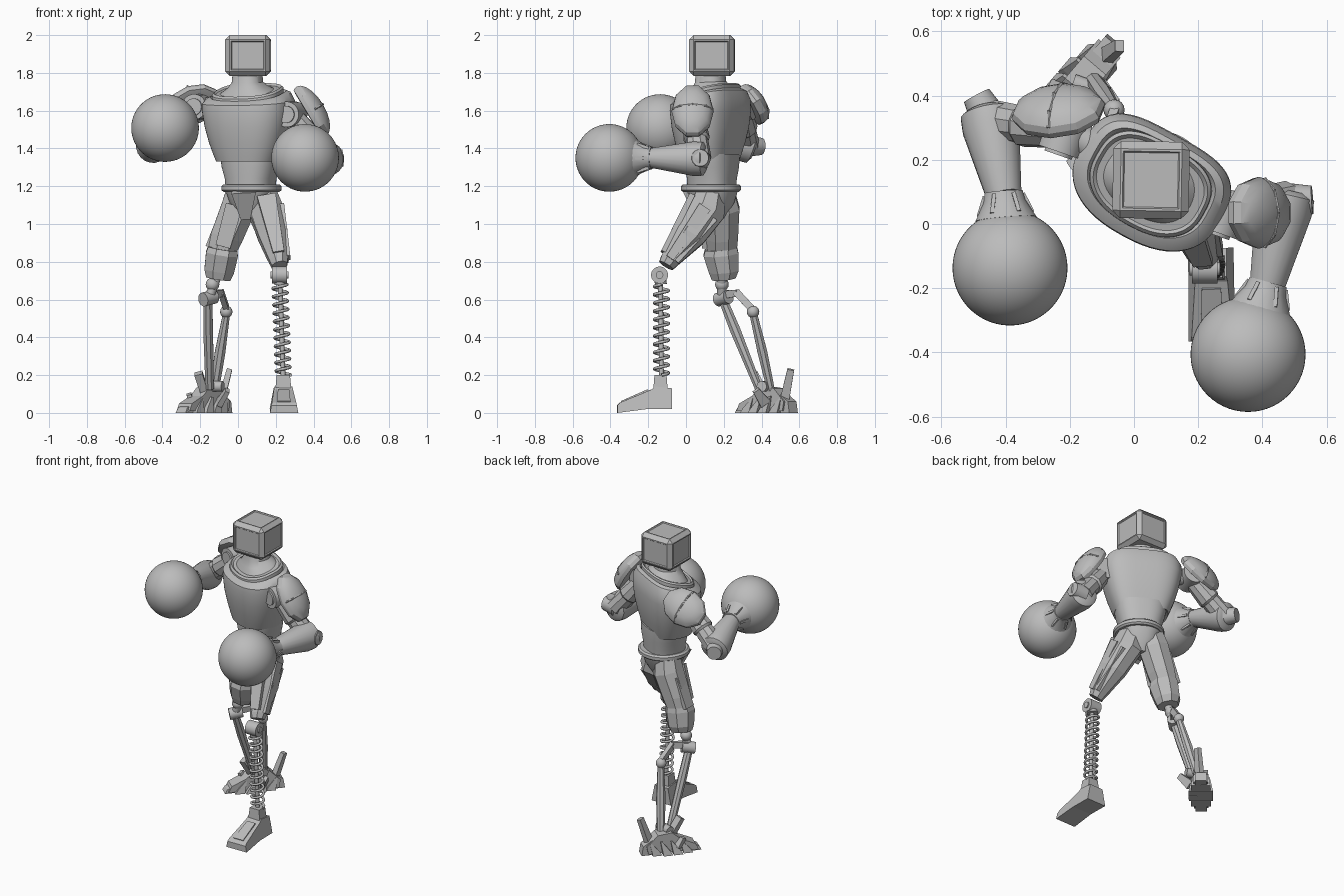
import bpy, bmesh, math
from math import sin, cos, pi, radians
from mathutils import Vector, Matrix

if "Cube" in bpy.data.objects:
    bpy.data.objects.remove(bpy.data.objects["Cube"])

grey = bpy.data.materials.new("plain_grey")
grey.use_nodes = True
grey.diffuse_color = (0.5, 0.5, 0.5, 1)
grey.node_tree.nodes["Principled BSDF"].inputs["Base Color"].default_value = (0.5, 0.5, 0.5, 1)


def finish(name, bm, smooth=35):
    bmesh.ops.recalc_face_normals(bm, faces=bm.faces)
    mesh = bpy.data.meshes.new(name)
    bm.to_mesh(mesh)
    bm.free()
    mesh.materials.append(grey)
    ob = bpy.data.objects.new(name, mesh)
    bpy.context.collection.objects.link(ob)
    if smooth:
        bpy.ops.object.select_all(action='DESELECT')
        ob.select_set(True)
        bpy.context.view_layer.objects.active = ob
        bpy.ops.object.shade_smooth_by_angle(angle=radians(smooth))


def skin(name, rings, smooth=35):
    """Bridge a list of point rings and cap both ends."""
    bm = bmesh.new()
    loops = [[bm.verts.new(p) for p in ring] for ring in rings]
    for a, b in zip(loops, loops[1:]):
        for i in range(len(a)):
            j = (i + 1) % len(a)
            bm.faces.new((a[i], a[j], b[j], b[i]))
    bm.faces.new(loops[0])
    bm.faces.new(loops[-1])
    finish(name, bm, smooth)


def frame(p, q):
    d = (Vector(q) - Vector(p)).normalized()
    u = Vector((1, 0, 0)) if abs(d.x) < 0.9 else Vector((0, 0, 1))
    u = (u - d * u.dot(d)).normalized()
    return u, d.cross(u), d


def limb(name, stations, n=8, smooth=35):
    """Stations are (centre, half width, half depth) along one axis."""
    u, v, d = frame(stations[0][0], stations[-1][0])
    angles = [2 * pi * (i + 0.5) / n for i in range(n)]
    skin(name, [[Vector(c) + u * a * cos(t) + v * b * sin(t) for t in angles]
                for c, a, b in stations], smooth)


def rod(name, p, q, r1, r2=None, n=20):
    r2 = r2 or r1
    limb(name, [(p, r1, r1), (q, r2, r2)], n)


def bar(name, p, q, w1, t1, w2=None, t2=None):
    """Square bar, widths given as half sizes."""
    k = math.sqrt(2)
    w2, t2 = w2 or w1, t2 or t1
    limb(name, [(p, w1 * k, t1 * k), (q, w2 * k, t2 * k)], 4, 0)


def ball(name, c, r, seg):
    bm = bmesh.new()
    bmesh.ops.create_uvsphere(bm, u_segments=seg, v_segments=seg // 2, radius=r,
                              matrix=Matrix.Translation(c))
    finish(name, bm)


def prism(name, profile, half, origin, forward, taper=0.0):
    """Side profile of (forward, height) points with thickness."""
    f = Vector((*forward, 0)).normalized()
    side = Vector((-f.y, f.x, 0))
    rings = [[Vector(origin) + f * s + Vector((0, 0, z)) + side * sgn * half * (1 - taper * z)
              for s, z in profile] for sgn in (-1, 1)]
    skin(name, rings, 0)


# Turned torso, flatter at the back than at the front
YAW = radians(-29)


def oval(cx, cy, back, z, a, b, tilt=0, n=56):
    pts = []
    for i in range(n):
        t = 2 * pi * i / n
        power = back if sin(t) > 0 else .85
        x = a * math.copysign(abs(cos(t)) ** power, cos(t))
        y = b * math.copysign(abs(sin(t)) ** power, sin(t))
        pts.append((cx + x * cos(YAW) - y * sin(YAW), cy + x * sin(YAW) + y * cos(YAW), z + tilt * y))
    return pts


def trunk(name, levels, cx=0.048, cy=0.12, back=.6):
    skin(name, [oval(cx, cy, back, *l) for l in levels])


trunk("chest", [(1.35, .13, .11), (1.33, .165, .132), (1.36, .178, .14), (1.43, .205, .157),
                (1.51, .228, .172), (1.6, .246, .178), (1.645, .246, .175, .1),
                (1.675, .225, .158, .22), (1.685, .2, .14, .25), (1.67, .19, .13, .25)])
trunk("collar", [(1.655, .192, .142, .25), (1.70, .19, .14, .28), (1.71, .18, .13, .28),
                 (1.70, .17, .12, .28)], back=.7)
trunk("neck", [(1.67, .175, .125, .25), (1.70, .15, .11, .25), (1.725, .105, .095, .15),
               (1.75, .08, .08, .05), (1.82, .073, .073)], .05, .13, .85)
trunk("abdomen", [(1.17, .125, .12), (1.24, .132, .122), (1.3, .15, .13), (1.37, .163, .13)], .065, .135, .75)
trunk("belt", [(1.17, .145, .145), (1.18, .157, .155), (1.20, .157, .155), (1.21, .145, .145)], .075, .135, 1)
trunk("pelvis", [(1.18, .13, .13), (1.11, .11, .11), (1.03, .05, .06)], .07, .14, .85)
bar("groin_plate", (.03, .0, 1.17), (.04, .07, 1.03), .065, .015, .025, .015)

# Box head with recessed panels
bm = bmesh.new()
bmesh.ops.create_cube(bm, size=1, matrix=Matrix.Translation((.053, .137, 1.892))
                      @ Matrix.Rotation(radians(-1), 4, 'Z') @ Matrix.Diagonal((.238, .24, .216, 1)))
bmesh.ops.bevel(bm, geom=bm.edges[:], offset=.024, segments=1, affect='EDGES')
panels = [f for f in bm.faces if f.calc_area() > .02 and f.normal.z > -.5]
bmesh.ops.inset_individual(bm, faces=panels, thickness=.01, depth=0)
bmesh.ops.inset_individual(bm, faces=panels, thickness=.006, depth=-.006)
finish("head", bm, 0)


# Arms: shoulder, upper arm, forearm, cuff, round glove
def arm(side, shoulder, elbow, cap, wrist, glove):
    s, e, w, g = map(Vector, (shoulder, elbow, wrist, glove))
    f = Vector((-.35, -1, 0)).normalized()
    rod(side + "_shoulder_joint", s - f * .07, s + f * .07, .068, n=24)
    rod(side + "_shoulder_cap", s + f * .06, s + f * .08, .045, n=24)
    rod(side + "_shoulder_axle", s.lerp((.05, .14, s.z), .5), s, .05)
    m = s.lerp(e, .55)
    limb(side + "_upper_arm", [(s, .055, .055), (m, .07, .07), (m.lerp(e, .1), .06, .06), (e, .065, .065)], 10)
    d = (w - e).normalized()
    limb(side + "_forearm", [(e - d * .035, .065, .065), (e - d * .02, .088, .09), (e + d * .03, .09, .092),
                             (w, .056, .052)], 20)
    rod(side + "_elbow_cap", e, cap, .06, .045, 16)
    dg = (g - w).normalized()
    limb(side + "_glove_cuff", [(w - dg * .01, .06, .058), (w + dg * .02, .066, .064),
                                (w + dg * .075, .096, .096)], 20)
    u, v, _ = frame(w, g)
    for i in range(6):
        k = u * cos(i * pi / 3) + v * sin(i * pi / 3)
        bar(side + "_cuff_rib_%d" % i, w + k * .06, w + dg * .06 + k * .084, .006, .008)
    ball(side + "_glove", g, .179, 56)


arm("left", (.28, .04, 1.58), (.472, .07, 1.345), (.555, .075, 1.35), (.415, -.19, 1.35), (.355, -.406, 1.35))
arm("right", (-.21, .29, 1.62), (-.45, .325, 1.415), (-.49, .4, 1.41), (-.405, .09, 1.49), (-.386, -.137, 1.508))


def pad(name, centre, normal, along, sizes):
    n = Vector(normal).normalized()
    a = Vector(along)
    a = (a - n * a.dot(n)).normalized()
    b = n.cross(a)
    bm = bmesh.new()
    bmesh.ops.create_uvsphere(bm, u_segments=10, v_segments=10, radius=1)
    for v in bm.verts:
        v.co.z = max(v.co.z, -.35)
    bm.transform(Matrix.Translation(centre) @ Matrix((a, b, n)).transposed().to_4x4()
                 @ Matrix.Diagonal((*sizes, 1)))
    finish(name, bm, 25)
    ridge = [Vector(centre) + b * sizes[1] * cos(t) + n * sizes[2] * sin(t)
             for t in (.3, .9, 1.57, 2.24, 2.84)]
    for i, (p, q) in enumerate(zip(ridge, ridge[1:])):
        rod(name + "_seam_%d" % i, p, q, .006, n=6)


pad("left_shoulder_pad", (.388, .035, 1.597), (.83, 0, .5), (.5, 0, -.83), (.16, .112, .072))
pad("right_shoulder_pad", (-.235, .35, 1.632), (-.2, .8, .55), (1, -.1, .25), (.15, .118, .068))

# Left thigh with raised strips
limb("left_thigh", [((.115, .14, 1.18), .085, .08), ((.145, .115, 1.08), .095, .105),
                    ((.185, .02, .94), .085, .09), ((.215, -.085, .81), .055, .055),
                    ((.22, -.105, .78), .045, .045)], 8, 0)
bar("left_thigh_outer_strip", (.232, .1, 1.09), (.265, -.085, .82), .012, .035, .012, .022)
bar("left_thigh_rear_strip", (.215, .15, 1.03), (.255, -.05, .8), .012, .018, .012, .012)
bar("left_thigh_front_strip", (.15, .03, 1.15), (.215, -.12, .85), .05, .016, .03, .014)
bar("left_thigh_inner_strip", (.06, .1, 1.07), (.165, -.07, .82), .01, .03, .01, .02)
rod("left_knee_disc", (.18, -.14, .73), (.26, -.14, .73), .045, n=24)
rod("left_knee_pin", (.172, -.14, .73), (.268, -.14, .73), .02)

# Spring shin
curve = bpy.data.curves.new("spring", 'CURVE')
curve.dimensions = '3D'
curve.bevel_depth = .008
curve.bevel_resolution = 2
line = curve.splines.new('POLY')
TURNS, STEP = 11, 18
line.points.add(TURNS * STEP)
for i, p in enumerate(line.points):
    t = i / (TURNS * STEP)
    a = 2 * pi * i / STEP
    p.co = (.222 + .018 * (1 - t) + .038 * cos(a), -.13 + .038 * sin(a), .2 + .48 * t, 1)
curve.materials.append(grey)
spring = bpy.data.objects.new("shin_spring", curve)
bpy.context.collection.objects.link(spring)
bpy.ops.object.select_all(action='DESELECT')
spring.select_set(True)
bpy.context.view_layer.objects.active = spring
bpy.ops.object.convert(target='MESH')
rod("spring_core", (.24, -.13, .16), (.222, -.135, .72), .013)
rod("spring_top_seat", (.222, -.133, .68), (.222, -.135, .7), .032)

# Left foot
prism("left_foot", [(-.075, .02), (-.075, .13), (.015, .14), (.03, .125), (.2, .055), (.215, .04),
                    (.215, 0), (.06, .02)], .075, (.24, -.15, 0), (.02, -1), 2.6)
bar("left_ankle_socket", (.24, -.135, .1), (.24, -.135, .2), .045, .04, .035, .032)
bar("left_toe_plate", (.241, -.2, .118), (.243, -.34, .056), .03, .008, .035, .008)

# Right thigh with knee armour
limb("right_thigh", [((.02, .18, 1.18), .085, .08), ((.0, .19, 1.08), .098, .1),
                     ((-.06, .19, .93), .092, .092), ((-.085, .19, .86), .08, .085)], 8, 0)
limb("right_knee_armour", [((-.08, .185, .87), .085, .092), ((-.085, .185, .84), .092, .1),
                           ((-.1, .2, .75), .085, .085), ((-.105, .2, .71), .07, .068)], 8, 0)
bar("right_thigh_front_plate", (-.02, .1, 1.1), (-.08, .098, .88), .045, .012, .04, .012)
bar("right_thigh_outer_strip", (-.085, .2, 1.07), (-.16, .2, .88), .012, .04)

# Right strut shin
rod("right_knee_stem", (-.11, .19, .73), (-.145, .19, .63), .025)
ball("right_knee_ball", (-.135, .19, .68), .036, 20)
rod("right_shin_hub", (-.185, .17, .6), (-.125, .225, .615), .037)
bar("right_shin_bracket", (-.15, .2, .625), (-.085, .275, .635), .022, .02, .014, .018)
bar("right_shin_hook", (-.09, .265, .64), (-.06, .35, .55), .014, .02, .014, .018)
ball("right_rear_joint", (-.062, .355, .535), .033, 16)
limb("right_front_strut", [((-.16, .195, .6), .025, .025), ((-.158, .26, .44), .028, .03),
                           ((-.15, .385, .13), .024, .022)], 8)
limb("right_rear_strut", [((-.06, .355, .53), .02, .022), ((-.095, .405, .32), .03, .028),
                          ((-.125, .45, .12), .026, .022)], 8)
rod("right_ankle_pin", (-.19, .44, .14), (-.08, .4, .14), .028)

# Right segmented foot
AIM, MID = (-.65, -.76), (-.18, .425, 0)
prism("right_foot", [(.17, .01), (.15, .05), (.06, .09), (0, .14), (-.09, .13), (-.16, .06), (-.15, .01)],
      .045, MID, AIM)
for i, (s, w, h) in enumerate([(.145, .035, .05), (.085, .062, .075), (.02, .075, .085),
                               (-.045, .075, .09), (-.11, .06, .08)]):
    prism("right_foot_segment_%d" % i, [(s + .045, 0), (s + .03, .025), (s - .02, h), (s - .03, h),
                                        (s - .015, 0)], w, MID, AIM, 3)
bar("right_heel_spur", (-.09, .52, .06), (-.045, .555, .23), .018, .025, .014, .018)
prism("right_heel_tail", [(-.13, 0), (-.12, .1), (-.18, .06), (-.19, 0)], .035, MID, AIM)
bar("right_toe_spur", (-.17, .42, .09), (-.21, .36, .21), .02, .025, .022, .02)
bar("right_instep_fin", (-.1, .42, .05), (-.055, .37, .12), .015, .03, .012, .018)
bar("right_outer_fin", (-.24, .42, .04), (-.26, .4, .1), .018, .03, .012, .018)
